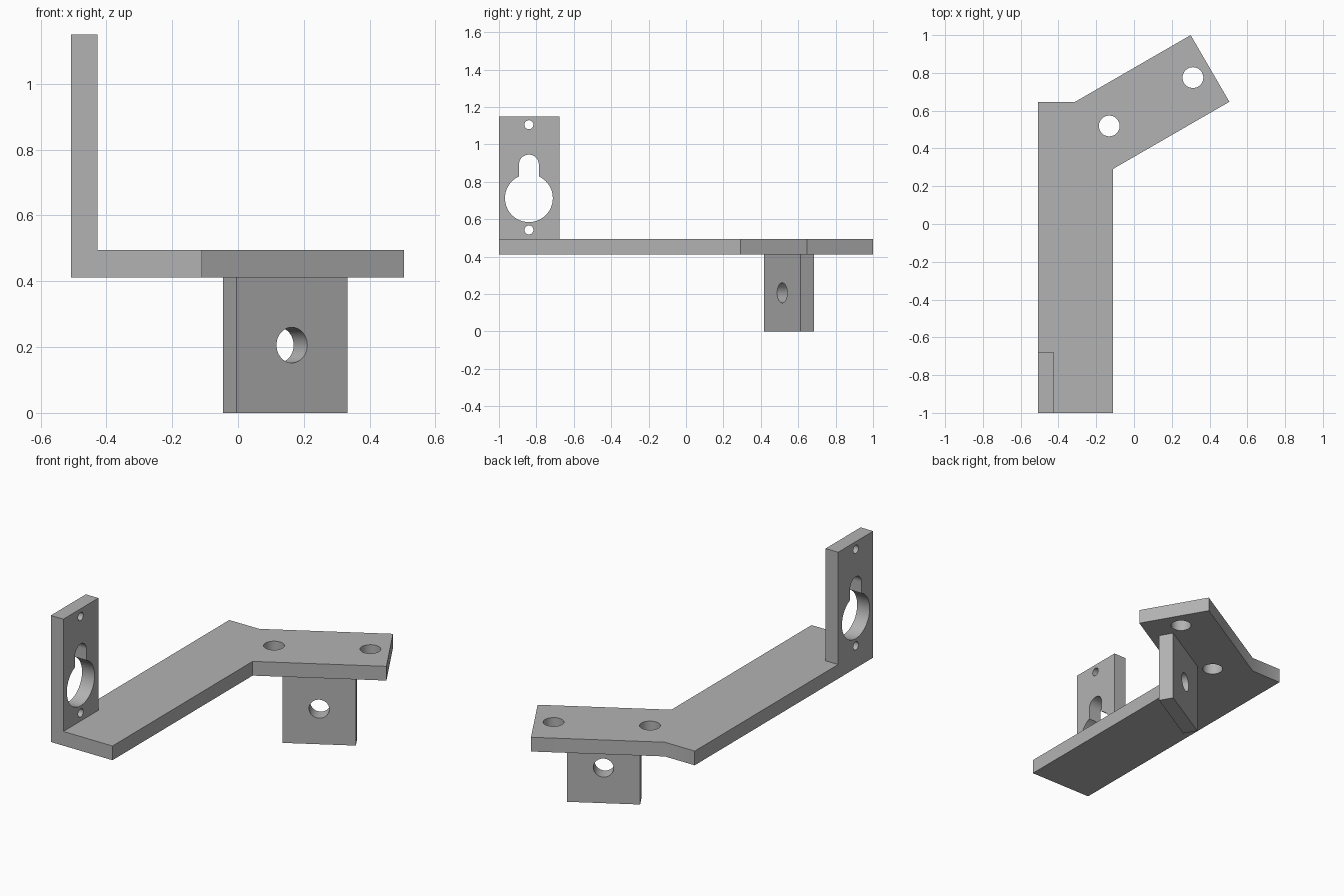
import bpy, math
from mathutils import Matrix, Vector

if "Cube" in bpy.data.objects:
    bpy.data.objects.remove(bpy.data.objects["Cube"])

grey = bpy.data.materials.new("plain grey")
grey.diffuse_color = (0.45, 0.45, 0.45, 1)
grey.use_nodes = True
grey.node_tree.nodes["Principled BSDF"].inputs["Base Color"].default_value = grey.diffuse_color


def arc(cx, cy, r, a0=0, a1=360, n=48):
    steps = n if a1 - a0 == 360 else n + 1
    return [(cx + r * math.cos(math.radians(a0 + (a1 - a0) * i / n)),
             cy + r * math.sin(math.radians(a0 + (a1 - a0) * i / n))) for i in range(steps)]


def rect(x0, y0, x1, y1):
    return [(x0, y0), (x1, y0), (x1, y1), (x0, y1)]


def plate(name, loops, thickness, matrix):
    """Flat sheet from an outline plus hole loops, centred on its local z."""
    cu = bpy.data.curves.new(name, 'CURVE')
    cu.dimensions = '2D'
    cu.fill_mode = 'BOTH'
    cu.extrude = thickness / 2
    for pts in loops:
        sp = cu.splines.new('POLY')
        sp.points.add(len(pts) - 1)
        for p, (x, y) in zip(sp.points, pts):
            p.co = (x, y, 0, 1)
        sp.use_cyclic_u = True
    ob = bpy.data.objects.new(name, cu)
    bpy.context.collection.objects.link(ob)
    bpy.ops.object.select_all(action='DESELECT')
    ob.select_set(True)
    bpy.context.view_layer.objects.active = ob
    bpy.ops.object.convert(target='MESH')
    ob = bpy.context.object
    ob.name = name
    bpy.ops.object.mode_set(mode='EDIT')
    bpy.ops.mesh.select_all(action='SELECT')
    bpy.ops.mesh.remove_doubles(threshold=1e-5)
    bpy.ops.mesh.normals_make_consistent(inside=False)
    bpy.ops.object.mode_set(mode='OBJECT')
    ob.data.transform(matrix)
    ob.data.materials.clear()
    ob.data.materials.append(grey)
    return ob


Z0, Z1, T = 0.412, 0.495, 0.083
# Local x -> world y, local y -> world z, thickness along world x
stand = Matrix(((0, 0, 1, 0), (1, 0, 0, 0), (0, 1, 0, 0), (0, 0, 0, 1)))

# Bent arm with two bolt holes
arm = plate("bent_arm", [
    [(-0.508, -1), (-0.11, -1), (-0.11, 0.292), (0.505, 0.647), (0.3, 1),
     (-0.315, 0.645), (-0.508, 0.645)],
    arc(-0.131, 0.519, 0.055), arc(0.312, 0.775, 0.055)],
    T, Matrix.Translation((0, 0, (Z0 + Z1) / 2)))

# Upright end plate with keyhole and two screw holes
r, w = 0.128, 0.053
a = math.degrees(math.acos(w / r))
keyhole = arc(-0.84, 0.712, r, 180 - a, 360 + a) + arc(-0.84, 0.892, w, 0, 180, 24)
upright = plate("keyhole_upright", [
    rect(-1, Z1, -0.677, 1.15), keyhole,
    arc(-0.84, 1.105, 0.024, n=32), arc(-0.84, 0.542, 0.024, n=32)],
    0.081, Matrix.Translation((-0.4675, 0, 0)) @ stand)

# Hanging tab under the angled end, turned 30 degrees
tab = plate("hanging_tab", [rect(-0.1945, 0, 0.1945, Z0), arc(0, 0.206, 0.054)],
            T, Matrix.Translation((0.143, 0.55, 0)) @ Matrix.Rotation(math.radians(30), 4, 'Z')
            @ Matrix.Rotation(math.radians(90), 4, 'X'))

# Weld the three parts into one solid
for part in (upright, tab):
    m = arm.modifiers.new("weld", 'BOOLEAN')
    m.operation = 'UNION'
    m.solver = 'EXACT'
    m.object = part
    bpy.context.view_layer.objects.active = arm
    bpy.ops.object.modifier_apply(modifier=m.name)
    bpy.data.objects.remove(part)
arm.name = "bracket"
bpy.ops.object.select_all(action='DESELECT')
arm.select_set(True)
bpy.context.view_layer.objects.active = arm
bpy.ops.object.shade_smooth_by_angle(angle=math.radians(30))
